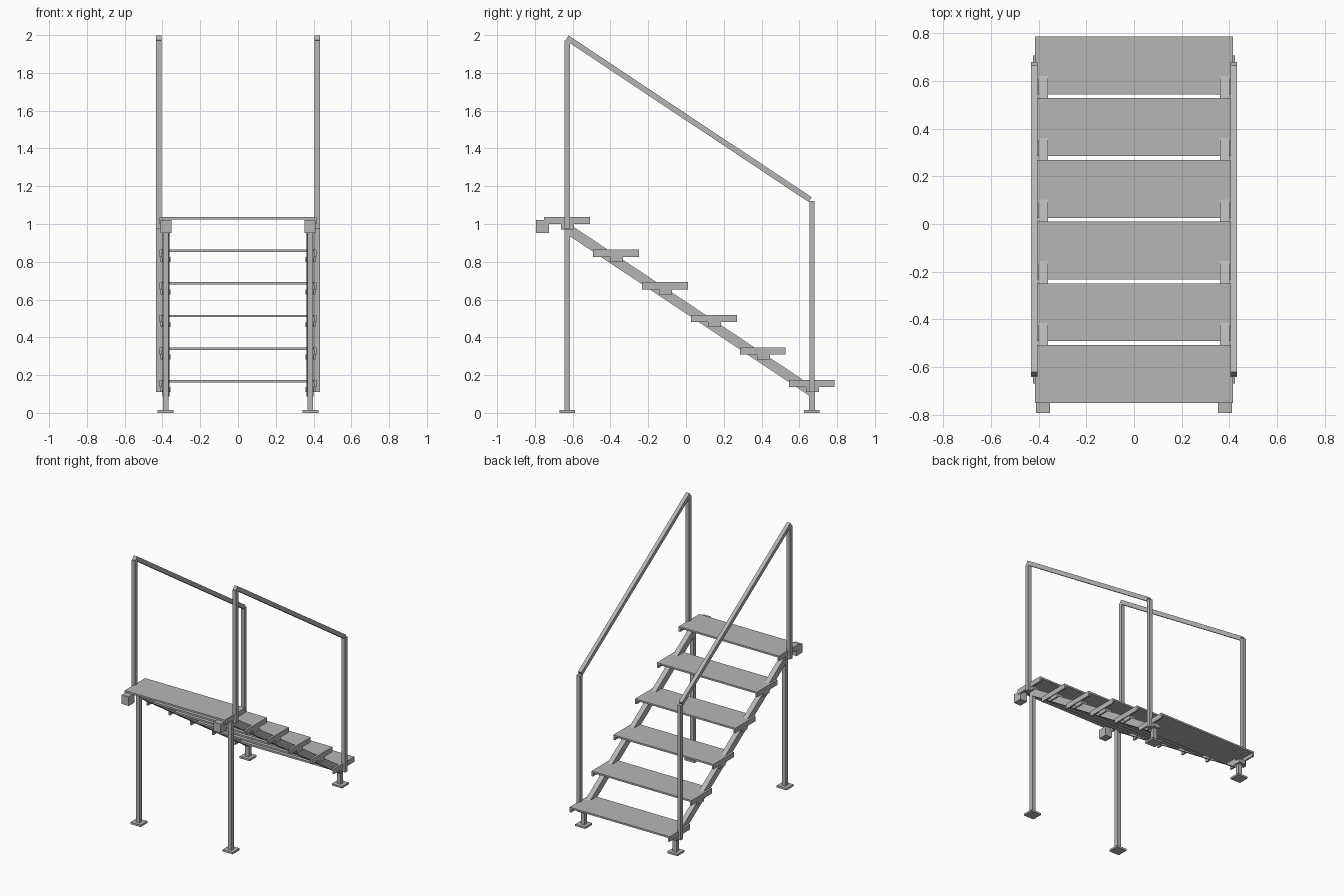
import bpy
import bmesh
import math
from mathutils import Matrix, Vector

cube = bpy.data.objects.get("Cube")
if cube:
    bpy.data.objects.remove(cube, do_unlink=True)

steel = bpy.data.materials.new("grey_steel")
steel.use_nodes = True
GREY = (0.47, 0.47, 0.47, 1.0)
steel.diffuse_color = GREY
steel.node_tree.nodes["Principled BSDF"].inputs["Base Color"].default_value = GREY


def finish(name, bm):
    bmesh.ops.recalc_face_normals(bm, faces=bm.faces)
    mesh = bpy.data.meshes.new(name)
    bm.to_mesh(mesh)
    bm.free()
    mesh.materials.append(steel)
    obj = bpy.data.objects.new(name, mesh)
    bpy.context.collection.objects.link(obj)
    return obj


def box(name, x, y, z):
    """Box from (min, max) pairs on each axis."""
    size = [b - a for a, b in (x, y, z)]
    centre = Vector([(a + b) / 2 for a, b in (x, y, z)])
    bm = bmesh.new()
    bmesh.ops.create_cube(bm, size=1, matrix=Matrix.Translation(centre) @ Matrix.Diagonal((*size, 1)))
    return finish(name, bm)


def extrude_x(name, profile, x):
    """Extrude a closed (y, z) or (x, z) style profile along x."""
    bm = bmesh.new()
    face = bm.faces.new([bm.verts.new((x[0], a, b)) for a, b in profile])
    new = bmesh.ops.extrude_face_region(bm, geom=[face])["geom"]
    bmesh.ops.translate(bm, vec=(x[1] - x[0], 0, 0), verts=[v for v in new if isinstance(v, bmesh.types.BMVert)])
    return finish(name, bm)


def span(a, b, side):
    """Mirror an x range to the chosen side."""
    return (a, b) if side > 0 else (-b, -a)


STEPS = 6
RUN, RISE = 0.259, 0.1725
SLOPE = RISE / RUN
WIDTH, DEPTH, HEIGHT, SHEET = 0.416, 0.243, 0.038, 0.013
SIDES = (("left", 1), ("right", -1))

# Treads: folded sheet with a flange at each end, on small support brackets
for i in range(STEPS):
    y = -0.751 + RUN * i
    top = 1.037 - RISE * i
    w, s = WIDTH, WIDTH - SHEET
    low, under = top - HEIGHT, top - SHEET
    outline = [(-w, low), (-s, low), (-s, under), (s, under), (s, low), (w, low), (w, top), (-w, top)]
    bm = bmesh.new()
    face = bm.faces.new([bm.verts.new((a, y, b)) for a, b in outline])
    new = bmesh.ops.extrude_face_region(bm, geom=[face])["geom"]
    bmesh.ops.translate(bm, vec=(0, DEPTH, 0), verts=[v for v in new if isinstance(v, bmesh.types.BMVert)])
    finish(f"tread_{i + 1}", bm)
    for label, side in SIDES:
        box(f"tread_bracket_{label}_{i + 1}", span(0.357, 0.411, side),
            (y + 0.09, y + 0.159), (low - 0.027, low))

angle = math.atan(SLOPE)
along = Vector((math.cos(angle), -math.sin(angle)))
across = Vector((math.sin(angle), math.cos(angle)))


def stringer_top(y):
    return 0.175 - SLOPE * (y - 0.62)


for label, side in SIDES:
    # Sloping stringer, trimmed upright at both ends
    front, back, thick = -0.64, 0.66, 0.062
    extrude_x(f"stringer_{label}", [
        (front, stringer_top(front) - thick), (back, stringer_top(back) - thick),
        (back, stringer_top(back)), (front, stringer_top(front))], span(0.362, 0.4, side))

    # Legs with foot plates, and handrail posts above them
    for end, y, leg_top, post in (("front", -0.629, 0.975, (0.973, 1.972)),
                                  ("back", 0.667, 0.112, (0.111, 1.122))):
        box(f"{end}_leg_{label}", span(0.367, 0.397, side), (y - 0.015, y + 0.015), (0, leg_top))
        box(f"{end}_foot_plate_{label}", span(0.341, 0.425, side), (y - 0.041, y + 0.041), (0, 0.014))
        box(f"{end}_rail_post_{label}", span(0.405, 0.433, side), (y - 0.014, y + 0.014), post)

    # Handrail with square-cut ends, parallel to the stringer
    a = Vector((-0.621, 1.998))
    b = a + along * 1.546
    drop = across * 0.03
    extrude_x(f"handrail_{label}", [a, b, b - drop, a - drop], span(0.405, 0.433, side))

    # Mounting block under the top tread
    box(f"mounting_block_{label}", span(0.353, 0.411, side), (-0.793, -0.724), (0.953, 1.021))
